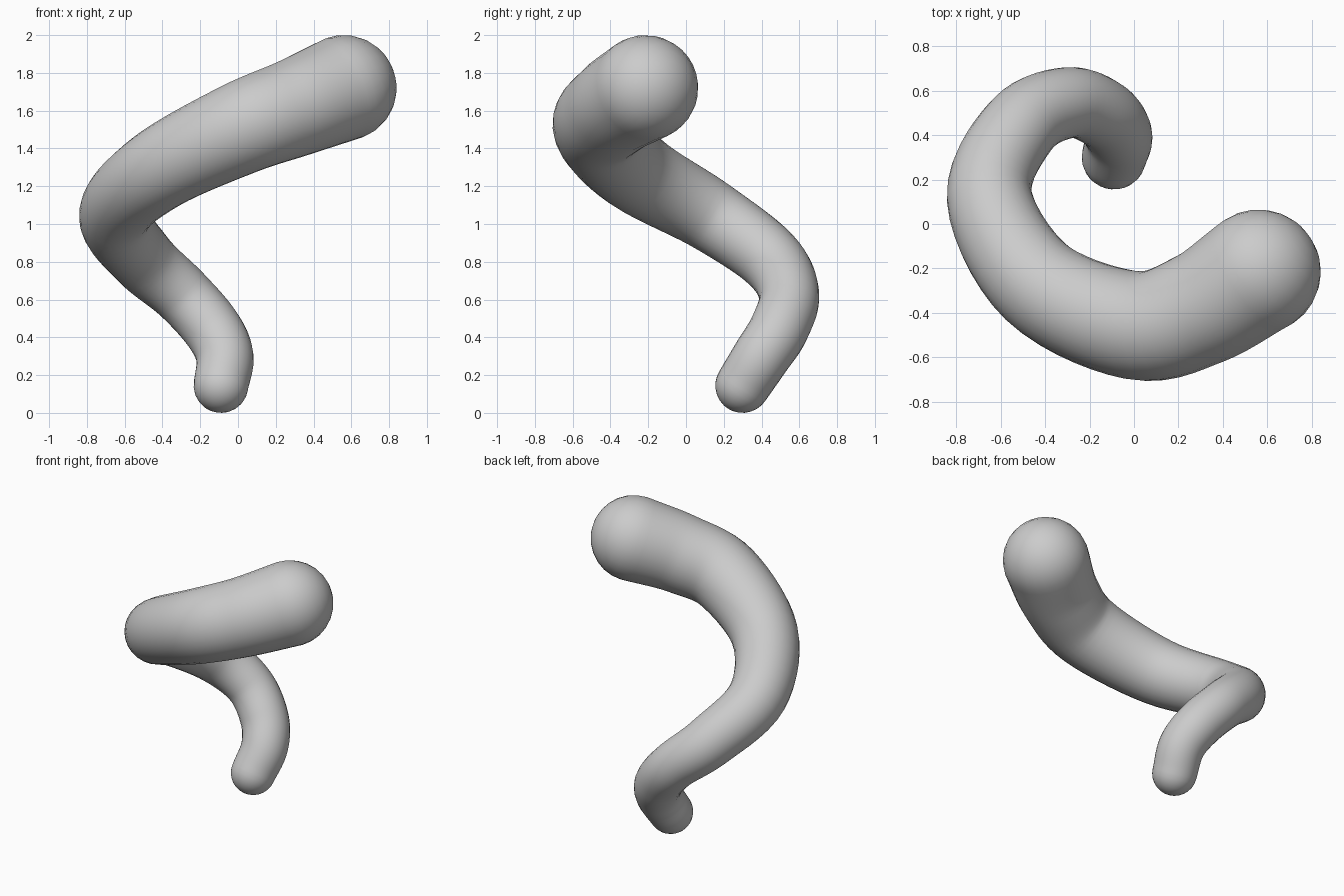
import bpy, bmesh, math
from mathutils import Vector

cube = bpy.data.objects.get("Cube")
if cube:
    bpy.data.objects.remove(cube)

SIDES, STEPS, CAP = 28, 7, 7

# Centre line of the spiral: x, y, z, radius
path = [Vector(p) for p in (
    (-0.09, 0.30, 0.145, 0.145),
    (-0.07, 0.40, 0.30, 0.152),
    (-0.14, 0.495, 0.45, 0.157),
    (-0.30, 0.545, 0.63, 0.16),
    (-0.51, 0.44, 0.82, 0.175),
    (-0.65, 0.12, 1.05, 0.192),
    (-0.43, -0.27, 1.28, 0.218),
    (0.00, -0.455, 1.50, 0.245),
    (0.30, -0.38, 1.615, 0.26),
    (0.56, -0.215, 1.72, 0.28),
)]


def smooth_path(points, steps):
    """Pass a smooth curve through the points, radius included."""
    ext = [2 * points[0] - points[1]] + points + [2 * points[-1] - points[-2]]
    out = []
    for a, b, c, d in zip(ext, ext[1:], ext[2:], ext[3:]):
        for i in range(steps):
            t = i / steps
            out.append(0.5 * (2 * b + (c - a) * t + (2 * a - 5 * b + 4 * c - d) * t * t
                              + (3 * b - a - 3 * c + d) * t ** 3))
    return out + [points[-1]]


samples = smooth_path(path, STEPS)
centres = [s.to_3d() for s in samples]
last = len(samples) - 1
tangents = [(centres[min(i + 1, last)] - centres[max(i - 1, 0)]).normalized()
            for i in range(last + 1)]

# Rings of the tube, with a hemisphere of rings at each end
rings = [(c, t, s.w) for c, t, s in zip(centres, tangents, samples)]


def cap_rings(ring, sign):
    c, t, r = ring
    angles = [math.pi / 2 * i / CAP for i in range(1, CAP)]
    return [(c + t * sign * r * math.sin(a), t, r * math.cos(a)) for a in angles]


tips = [rings[0][0] - rings[0][1] * rings[0][2], rings[-1][0] + rings[-1][1] * rings[-1][2]]
rings = cap_rings(rings[0], -1)[::-1] + rings + cap_rings(rings[-1], 1)

# Sweep the rings without twisting
bm = bmesh.new()
side = rings[0][1].orthogonal()
loops = []
for c, t, r in rings:
    side = (side - t * side.dot(t)).normalized()
    up = t.cross(side)
    angles = [math.tau * k / SIDES for k in range(SIDES)]
    loops.append([bm.verts.new(c + r * (side * math.cos(a) + up * math.sin(a))) for a in angles])
for low, high in zip(loops, loops[1:]):
    for k in range(SIDES):
        n = (k + 1) % SIDES
        bm.faces.new((low[k], low[n], high[n], high[k]))
for tip, loop in zip(tips, (loops[0], loops[-1])):
    v = bm.verts.new(tip)
    for k in range(SIDES):
        bm.faces.new((v, loop[k], loop[(k + 1) % SIDES]))
bmesh.ops.recalc_face_normals(bm, faces=bm.faces)
for f in bm.faces:
    f.smooth = True

mesh = bpy.data.meshes.new("spiral_tube")
bm.to_mesh(mesh)
bm.free()
tube = bpy.data.objects.new("spiral_tube", mesh)
bpy.context.collection.objects.link(tube)

# Plain grey
grey = bpy.data.materials.new("light_grey")
grey.use_nodes = True
colour = (0.6, 0.6, 0.6, 1)
grey.diffuse_color = colour
grey.node_tree.nodes["Principled BSDF"].inputs["Base Color"].default_value = colour
mesh.materials.append(grey)
